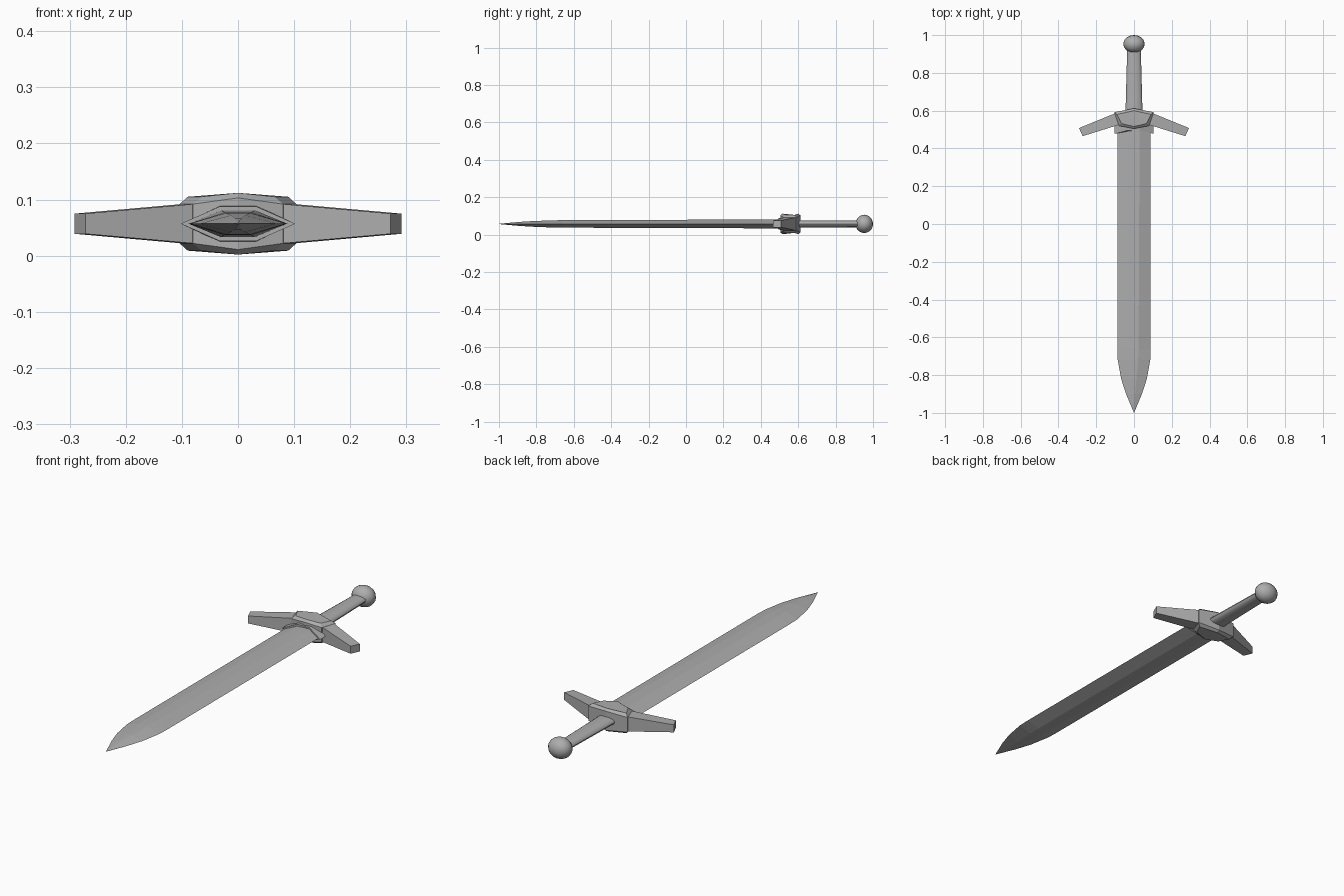
import bpy, bmesh, math

if "Cube" in bpy.data.objects:
    bpy.data.objects.remove(bpy.data.objects["Cube"])

MID = 0.057  # height of the sword's middle plane

steel = bpy.data.materials.new("grey steel")
steel.use_nodes = True
GREY = (0.42, 0.42, 0.42, 1)
steel.diffuse_color = GREY
steel.node_tree.nodes["Principled BSDF"].inputs["Base Color"].default_value = GREY


def finish(name, bm, smooth=False):
    bmesh.ops.remove_doubles(bm, verts=bm.verts, dist=0.0003)
    bmesh.ops.recalc_face_normals(bm, faces=bm.faces)
    mesh = bpy.data.meshes.new(name)
    bm.to_mesh(mesh)
    bm.free()
    mesh.materials.append(steel)
    obj = bpy.data.objects.new(name, mesh)
    bpy.context.collection.objects.link(obj)
    obj.location.z = MID
    if smooth:
        bpy.ops.object.select_all(action="DESELECT")
        obj.select_set(True)
        bpy.context.view_layer.objects.active = obj
        bpy.ops.object.shade_smooth_by_angle(angle=math.radians(40))
    return obj


def loft(name, rings, smooth=False):
    """Skin a list of equal-length point rings and cap both ends."""
    bm = bmesh.new()
    loops = [[bm.verts.new(p) for p in ring] for ring in rings]
    n = len(loops[0])
    for a, b in zip(loops, loops[1:]):
        for i in range(n):
            j = (i + 1) % n
            bm.faces.new((a[i], a[j], b[j], b[i]))
    bm.faces.new(loops[0])
    bm.faces.new(loops[-1])
    return finish(name, bm, smooth)


def hexagon(y, width, height, flat, dip=0.0):
    """Flattened six-sided section, with its middle set back by dip."""
    upper = [(width, y, 0), (flat, y + dip, height), (0, y + dip, height),
             (-flat, y + dip, height), (-width, y, 0)]
    lower = [(x, yy, -z) for x, yy, z in reversed(upper[1:-1])]
    return upper + lower


def ellipse(y, rx, rz, n=16):
    return [(rx * math.cos(2 * math.pi * i / n), y,
             rz * math.sin(2 * math.pi * i / n)) for i in range(n)]


# Blade: hexagonal section narrowing to a point
loft("blade", [hexagon(*s) for s in [
    (-0.998, 0.001, 0.001, 0.0005),
    (-0.90, 0.042, 0.010, 0.006),
    (-0.82, 0.068, 0.015, 0.013),
    (-0.72, 0.086, 0.019, 0.022),
    (-0.66, 0.088, 0.020, 0.024),
    (0.54, 0.088, 0.024, 0.030)]])

# Collar around the blade root
loft("blade_collar", [hexagon(0.478, 0.102, 0.031, 0.032, 0.018),
                      hexagon(0.55, 0.102, 0.033, 0.032)])


# Guard block: bevelled outline, crowned in the middle, above and below
def block_ring(side, inset, edge, crown):
    half = [(0, 0.612 - inset), (0.104 - 1.2 * inset, 0.592 - inset),
            (0.080 - 1.2 * inset, 0.520 + inset), (0, 0.504 + inset)]
    outline = half + [(-x, y) for x, y in reversed(half[1:-1])]
    return [(x, y, side * (edge if x else crown)) for x, y in outline]


loft("guard_block", [block_ring(-1, 0.012, 0.048, 0.055),
                     block_ring(-1, 0.0, 0.035, 0.046),
                     block_ring(1, 0.0, 0.035, 0.046),
                     block_ring(1, 0.012, 0.048, 0.055)])


# Guard arms: tapered bars swept toward the blade
def arm_ring(x_back, y_back, x_front, y_front, h):
    return [(x_back, y_back, h), (x_front, y_front, h),
            (x_front, y_front, -h), (x_back, y_back, -h)]


for name, s in (("left", 1), ("right", -1)):
    loft(name + "_guard_arm", [arm_ring(s * 0.06, 0.600, s * 0.05, 0.533, 0.037),
                               arm_ring(s * 0.10, 0.586, s * 0.08, 0.525, 0.035),
                               arm_ring(s * 0.291, 0.508, s * 0.272, 0.465, 0.018)])

# Grip: flattened, slightly tapered
loft("grip", [ellipse(0.59, 0.045, 0.019), ellipse(0.93, 0.036, 0.018)], True)

# Pommel: rounded ball
bm = bmesh.new()
bmesh.ops.create_uvsphere(bm, u_segments=16, v_segments=10, radius=1)
bmesh.ops.scale(bm, vec=(0.057, 0.047, 0.049), verts=bm.verts)
bmesh.ops.translate(bm, vec=(0, 0.953, 0), verts=bm.verts)
finish("pommel", bm, True)
